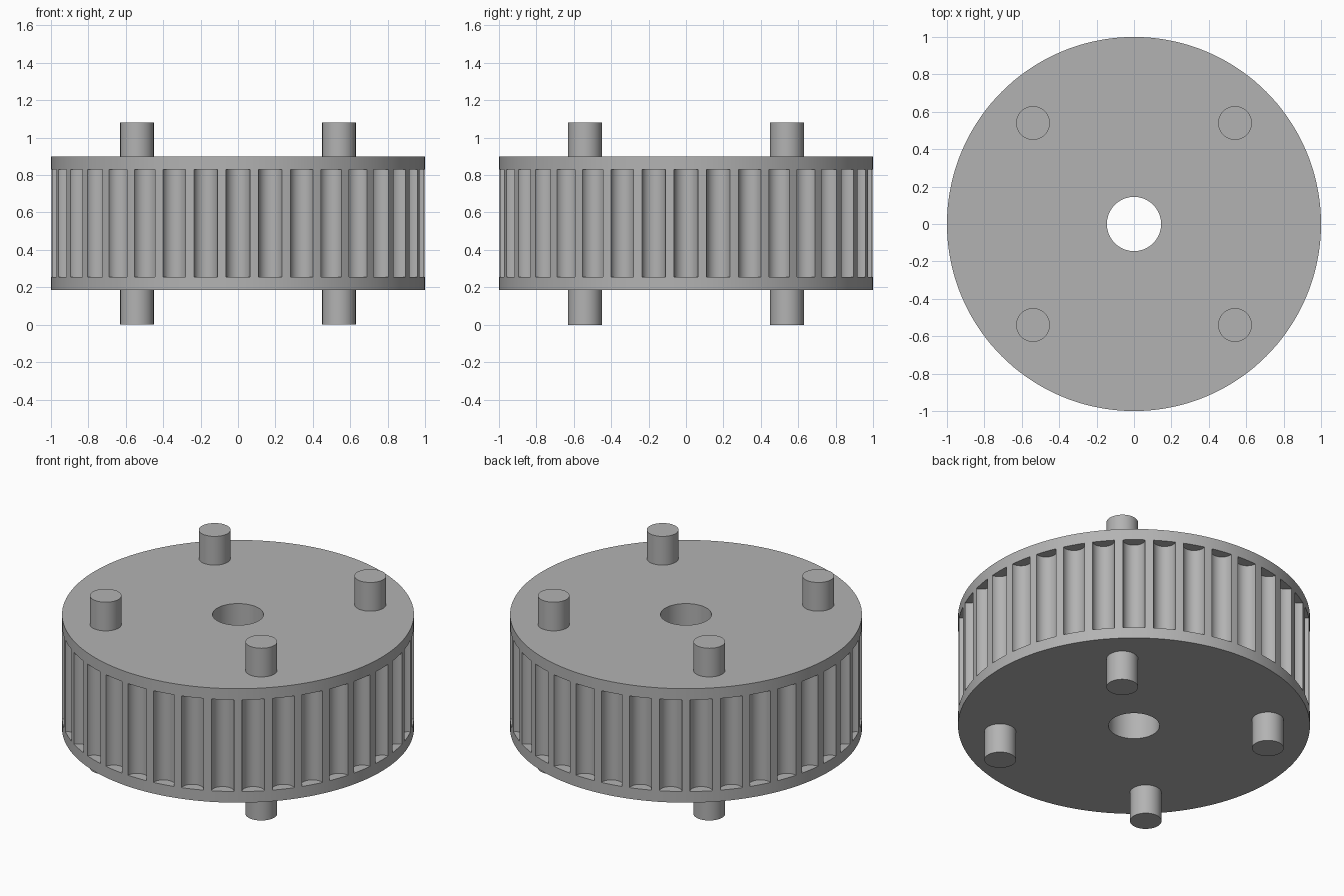
import bpy
import bmesh
from math import cos, sin, tau, radians
from mathutils import Matrix

if "Cube" in bpy.data.objects:
    bpy.data.objects.remove(bpy.data.objects["Cube"])

GROOVES = 36
BOTTOM, TOP = 0.185, 0.9
GROOVE_LOW, GROOVE_HIGH = 0.255, 0.83

grey = bpy.data.materials.new("plain grey")
grey.use_nodes = True
colour = (0.45, 0.45, 0.45, 1)
grey.diffuse_color = colour
grey.node_tree.nodes["Principled BSDF"].inputs["Base Color"].default_value = colour


def add_cylinder(bm, x, y, radius, low, high, sides):
    bmesh.ops.create_cone(
        bm, cap_ends=True, segments=sides, radius1=radius, radius2=radius,
        depth=high - low, matrix=Matrix.Translation((x, y, (low + high) / 2)))


def make_object(name, bm):
    mesh = bpy.data.meshes.new(name)
    bm.to_mesh(mesh)
    bm.free()
    obj = bpy.data.objects.new(name, mesh)
    bpy.context.collection.objects.link(obj)
    mesh.materials.append(grey)
    return obj


def select_only(obj):
    bpy.ops.object.select_all(action="DESELECT")
    obj.select_set(True)
    bpy.context.view_layer.objects.active = obj


def smooth(obj):
    select_only(obj)
    bpy.ops.object.shade_smooth_by_angle(angle=radians(30))


# Solid drum
bm = bmesh.new()
add_cylinder(bm, 0, 0, 1, BOTTOM, TOP, 144)
drum = make_object("grooved_drum", bm)

# Cutter: round grooves about the rim and the centre bore
bm = bmesh.new()
for i in range(GROOVES):
    a = tau * i / GROOVES
    add_cylinder(bm, cos(a), sin(a), 0.064, GROOVE_LOW, GROOVE_HIGH, 32)
add_cylinder(bm, 0, 0, 0.145, BOTTOM - 0.1, TOP + 0.1, 64)
cutter = make_object("groove_cutter", bm)
cutter.hide_render = True

cut = drum.modifiers.new("cut", "BOOLEAN")
cut.operation = "DIFFERENCE"
cut.solver = "EXACT"
cut.object = cutter
select_only(drum)
bpy.ops.object.modifier_apply(modifier=cut.name)
bpy.data.objects.remove(cutter)
smooth(drum)

# Four pins passing through the drum
for side, x in (("left", 0.54), ("right", -0.54)):
    for end, y in (("front", -0.54), ("back", 0.54)):
        bm = bmesh.new()
        add_cylinder(bm, x, y, 0.09, 0, 1.08, 48)
        smooth(make_object(f"{end}_{side}_pin", bm))
